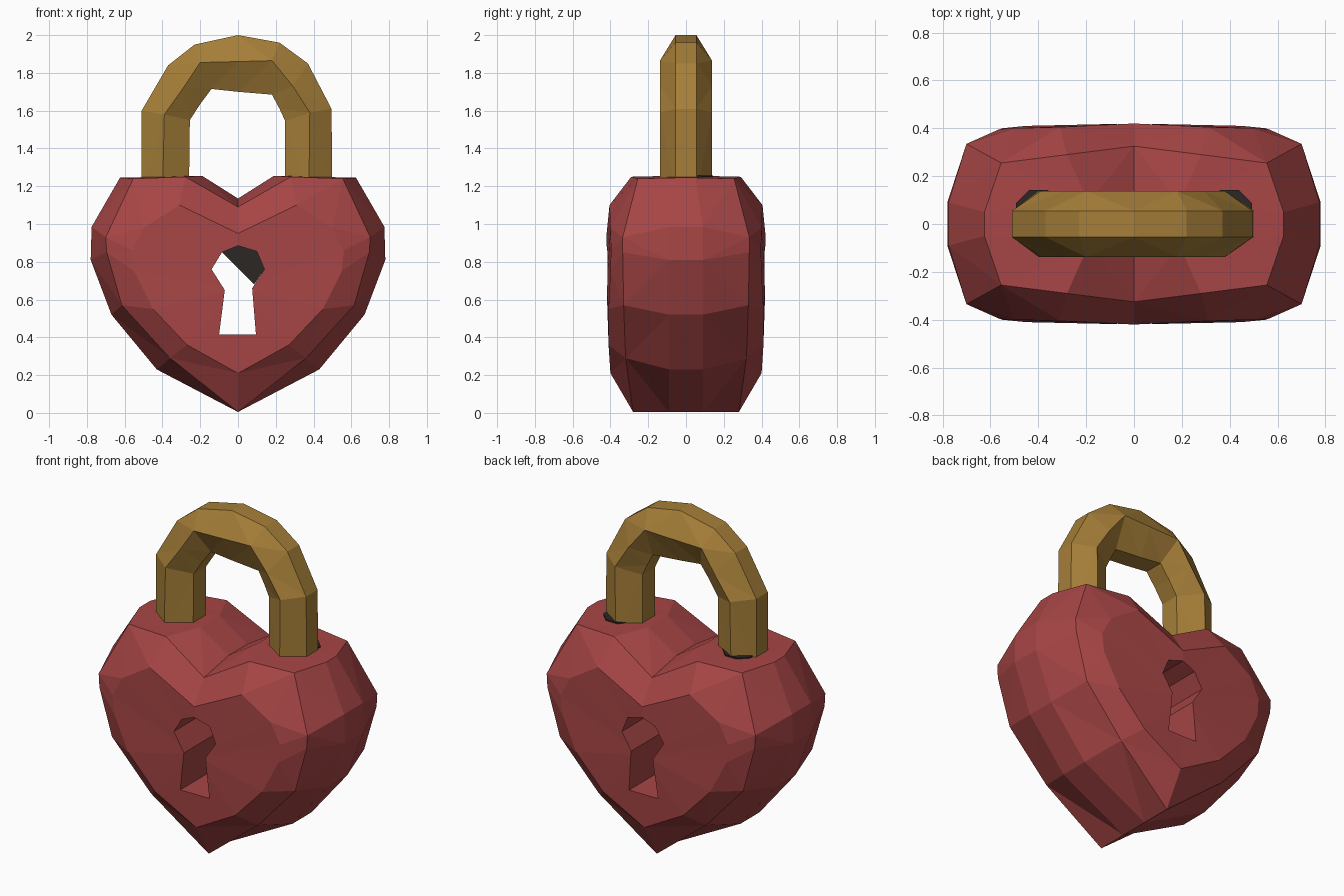
import bpy, bmesh, math

if "Cube" in bpy.data.objects:
    bpy.data.objects.remove(bpy.data.objects["Cube"])


def material(name, rgb):
    m = bpy.data.materials.new(name)
    m.diffuse_color = (*rgb, 1)
    m.use_nodes = True
    m.node_tree.nodes["Principled BSDF"].inputs["Base Color"].default_value = m.diffuse_color
    return m


RED = material("red", (0.39, 0.06, 0.06))
GOLD = material("gold", (0.38, 0.21, 0.04))
DARK = material("dark", (0.025, 0.02, 0.018))


def make(name, rings, mat, closed_caps=True, poles=None):
    """Loft equal-length rings; close the ends flat or with pole points."""
    bm = bmesh.new()
    vs = [[bm.verts.new(p) for p in r] for r in rings]
    n = len(rings[0])
    for a, b in zip(vs, vs[1:]):
        for i in range(n):
            j = (i + 1) % n
            bm.faces.new((a[i], a[j], b[j], b[i]))
    if poles:
        for ring, p in ((vs[0], poles[0]), (vs[-1], poles[1])):
            c = bm.verts.new(p)
            for i in range(n):
                bm.faces.new((ring[i], ring[(i + 1) % n], c))
    else:
        bm.faces.new(vs[0])
        bm.faces.new(vs[-1])
    bmesh.ops.recalc_face_normals(bm, faces=bm.faces)
    bmesh.ops.triangulate(bm, faces=bm.faces)
    me = bpy.data.meshes.new(name)
    bm.to_mesh(me)
    bm.free()
    me.materials.append(mat)
    ob = bpy.data.objects.new(name, me)
    bpy.context.collection.objects.link(ob)
    return ob


# Heart body: half outlines (x, z, depth), from the notch round to the tip
middle = [(0, 1.135, .09), (.19, 1.255, .09), (.625, 1.245, .05), (.775, .985, .09),
          (.78, .81, .09), (.67, .52, .09), (.43, .23, .09), (0, .005, .09)]
shoulder = [(0, 1.09, .325), (.28, 1.25, .29), (.555, 1.24, .255), (.70, .93, .335),
            (.695, .85, .335), (.615, .57, .33), (.36, .29, .32), (0, .005, .28)]
face = [(0, .95, .42), (.31, 1.10, .405), (.50, .98, .40), (.56, .86, .397),
        (.55, .75, .40), (.45, .55, .41), (.27, .36, .41), (0, .21, .40)]


def heart_ring(half, side):
    right = [(x, side * y, z) for x, z, y in half]
    return right + [(-x, y, z) for x, y, z in right[-2:0:-1]]


body = make("heart_body",
            [heart_ring(face, -1), heart_ring(shoulder, -1), heart_ring(middle, -1),
             heart_ring(middle, 1), heart_ring(shoulder, 1), heart_ring(face, 1)],
            RED, poles=((0, -.42, .66), (0, .42, .66)))

# Keyhole cut right through the body
keyhole = [(-.10, .415), (.095, .415), (.075, .66), (.14, .76), (.10, .855),
           (0, .885), (-.085, .85), (-.14, .76), (-.07, .65)]
cutter = make("keyhole_cutter", [[(x, y, z) for x, z in keyhole] for y in (-.6, .6)], RED)
cutter.hide_render = True
mod = body.modifiers.new("keyhole", 'BOOLEAN')
mod.operation, mod.solver, mod.object = 'DIFFERENCE', 'EXACT', cutter
bpy.context.view_layer.objects.active = body
bpy.ops.object.modifier_apply(modifier=mod.name)
bpy.data.objects.remove(cutter)

# Dark lock plate inside the upper part of the keyhole
plate = [(-.085, .85), (.085, .68), (.14, .76), (.10, .855), (0, .885)]
make("lock_plate", [[(x, y, z) for x, z in plate] for y in (-.004, .004)], DARK)

# Shackle: outer, widest and inner points (x, z) of each section
sections = [((-.51, 1.15), (-.40, 1.15), (-.26, 1.15)),
            ((-.51, 1.60), (-.39, 1.58), (-.255, 1.55)),
            ((-.37, 1.84), (-.29, 1.72), (-.20, 1.635)),
            ((-.23, 1.95), (-.20, 1.855), (-.14, 1.715)),
            ((0, 2.0), (0, 1.86), (0, 1.70)),
            ((.22, 1.96), (.18, 1.865), (.18, 1.685)),
            ((.37, 1.85), (.29, 1.73), (.22, 1.61)),
            ((.495, 1.61), (.38, 1.59), (.25, 1.545)),
            ((.50, 1.15), (.375, 1.15), (.25, 1.15))]
rings = []
for o, w, i in sections:
    rings.append([(o[0], -.055, o[1]), (o[0], .055, o[1]), (w[0], .138, w[1]),
                  (i[0], .06, i[1]), (i[0], -.06, i[1]), (w[0], -.138, w[1])])
make("shackle", rings, GOLD)

# Dark rims of the holes the shackle sits in
for name, s in (("left_hole_rim", -1), ("right_hole_rim", 1)):
    rim = [(s * .40 + .10 * math.cos(a), .05 + .10 * math.sin(a))
           for a in (math.pi * (k + .5) / 4 for k in range(8))]
    make(name, [[(x, y, z) for x, y in rim] for z in (1.249, 1.257)], DARK)
